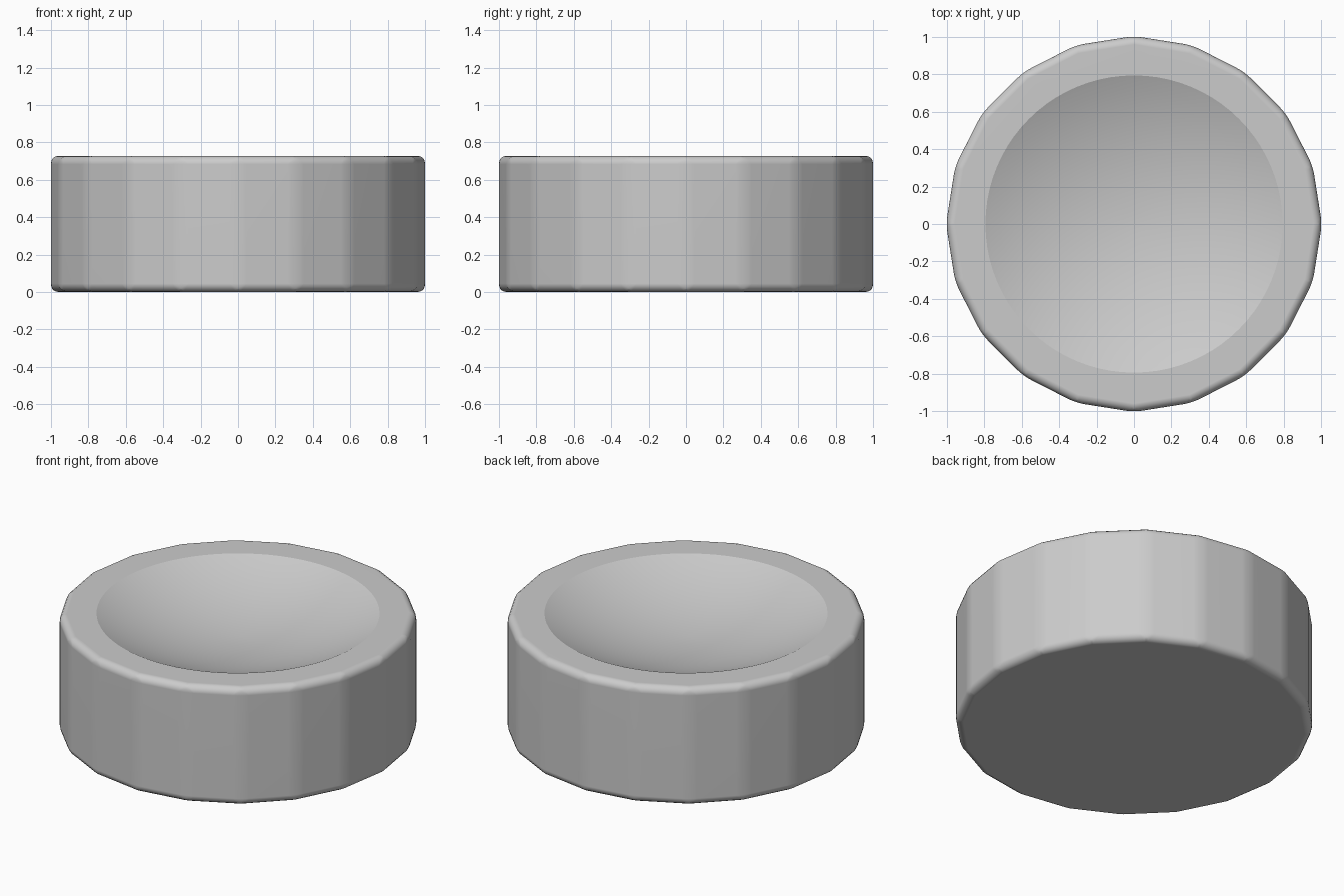
import bpy
import math

if "Cube" in bpy.data.objects:
    bpy.data.objects.remove(bpy.data.objects["Cube"])

HEIGHT = 0.728
RIM = 0.795      # radius of the dish opening
DEPTH = 0.17     # depth of the dish

# Twenty-sided block with softened edges
bpy.ops.mesh.primitive_cylinder_add(vertices=20, radius=1.005, depth=HEIGHT,
                                    location=(0, 0, HEIGHT / 2))
body = bpy.context.object
body.name = "dished_block"
bevel = body.modifiers.new("soft_edges", 'BEVEL')
bevel.limit_method = 'ANGLE'
bevel.angle_limit = math.radians(10)
bevel.width = 0.045
bevel.segments = 4

# Large sphere that carves the shallow dish
ball_radius = (RIM ** 2 + DEPTH ** 2) / (2 * DEPTH)
bpy.ops.mesh.primitive_uv_sphere_add(segments=80, ring_count=100, radius=ball_radius,
                                     location=(0, 0, HEIGHT - DEPTH + ball_radius))
cutter = bpy.context.object
cutter.name = "dish_cutter"
cutter.hide_render = True
cut = body.modifiers.new("dish", 'BOOLEAN')
cut.operation = 'DIFFERENCE'
cut.solver = 'EXACT'
cut.object = cutter

# Apply the modifiers, then remove the helper
bpy.ops.object.select_all(action='DESELECT')
body.select_set(True)
bpy.context.view_layer.objects.active = body
for name in ("soft_edges", "dish"):
    bpy.ops.object.modifier_apply(modifier=name)
bpy.data.objects.remove(cutter, do_unlink=True)

# Smooth bevels and dish, with the large facets kept flat
bpy.ops.object.shade_smooth_by_angle(angle=math.radians(24))
weighted = body.modifiers.new("flat_facets", 'WEIGHTED_NORMAL')
weighted.keep_sharp = True
